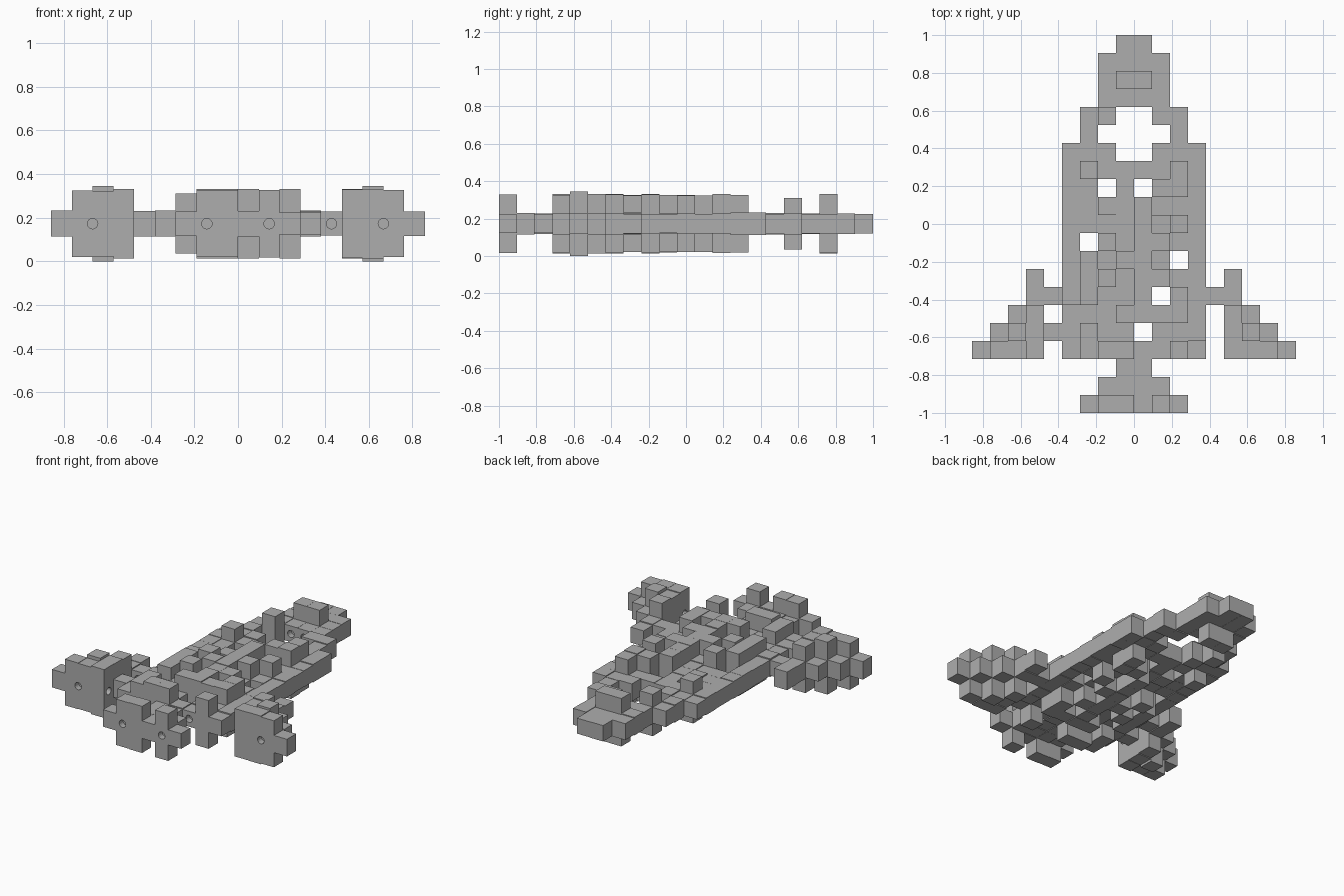
import bpy, bmesh, random
from math import pi
from mathutils import Matrix, Vector

random.seed(4)
cube = bpy.data.objects.get("Cube")
if cube:
    bpy.data.objects.remove(cube, do_unlink=True)

CELL = 2 / 21
MID = 0.1725
LOW, MEDIUM, TALL, PEAK = 0.11, 0.275, 0.31, 0.345

grey = bpy.data.materials.new("hull_grey")
grey.use_nodes = True
colour = (0.42, 0.42, 0.42, 1)
grey.diffuse_color = colour
grey.node_tree.nodes["Principled BSDF"].inputs["Base Color"].default_value = colour

# Round sockets: (row, column): (offset across the cell, facing)
front = [(20, 7), (20, 10), (17, 7), (17, 10), (14, 4), (14, 13), (3, 8), (3, 9)]
sockets = {cell: (0.5, "front") for cell in front}
for col, offset in ((1, 1), (2, 0), (15, 1), (16, 0)):
    sockets[17, col] = (offset, "front")
sockets[17, 3] = (1, "side")
sockets[17, 14] = (0, "side")


def corner(row, col):
    """Left front corner of a cell; row 0 is the nose tip."""
    return Vector(((col - 9) * CELL, 1 - (row + 1) * CELL, MID))


def add_block(bm, row, col, thick):
    centre = corner(row, col) + Vector((CELL / 2, CELL / 2, 0))
    bmesh.ops.create_cube(bm, size=1, matrix=Matrix.Translation(centre)
                          @ Matrix.Diagonal((CELL, CELL, thick, 1)))


def make_object(name, bm):
    mesh = bpy.data.meshes.new(name)
    bm.to_mesh(mesh)
    bm.free()
    mesh.materials.append(grey)
    obj = bpy.data.objects.new(name, mesh)
    bpy.context.collection.objects.link(obj)
    return obj


def cut_socket(obj, row, col, offset, facing):
    """Sink a shallow round hole into one block."""
    bm = bmesh.new()
    base = corner(row, col)
    if facing == "front":
        spot, turn = base + Vector((offset * CELL, 0, 0)), Matrix.Rotation(pi / 2, 4, "X")
    else:
        spot = base + Vector((offset * CELL, CELL / 2, 0))
        turn = Matrix.Rotation(pi / 2, 4, "Y")
    bmesh.ops.create_cone(bm, cap_ends=True, segments=16, radius1=0.024, radius2=0.024,
                          depth=0.08, matrix=Matrix.Translation(spot) @ turn)
    cutter = make_object("socket_cutter", bm)
    mod = obj.modifiers.new("socket", "BOOLEAN")
    mod.operation, mod.solver, mod.object = "DIFFERENCE", "EXACT", cutter
    bpy.context.view_layer.update()
    graph = bpy.context.evaluated_depsgraph_get()
    mesh = bpy.data.meshes.new_from_object(obj.evaluated_get(graph))
    obj.modifiers.clear()
    obj.data = mesh
    bpy.data.objects.remove(cutter, do_unlink=True)


def build_part(name, cells):
    """Make one part from {(row, column): thickness}; socketed blocks stay separate."""
    part = bmesh.new()
    for (row, col), thick in cells.items():
        thick += random.uniform(-0.01, 0.01) * (thick in (LOW, TALL))
        if (row, col) in sockets:
            bm = bmesh.new()
            add_block(bm, row, col, thick)
            block = make_object(name + "_socket_block", bm)
            cut_socket(block, row, col, *sockets[row, col])
        else:
            add_block(part, row, col, thick)
    make_object(name, part)


def fill(widths, first_row):
    """Low cells in centred rows of the given half widths."""
    return {(first_row + i, col): LOW for i, half in enumerate(widths)
            for col in range(9 - half, 9 + half)}


# Nose: solid tip, then an open cockpit
nose = fill((1, 2, 2, 2, 3, 3), 0)
for col in (8, 9):
    nose[2, col] = TALL
    del nose[4, col], nose[5, col]
del nose[5, 7], nose[5, 10]
nose[4, 7] = MEDIUM
build_part("nose", nose)

# Fuselage: low rims, uneven raised blocks between them, a few gaps
fuselage = fill([4] * 12, 6)
for row, col in fuselage:
    if 7 <= row <= 16 and 6 <= col <= 11 and random.random() < 0.5:
        fuselage[row, col] = MEDIUM if col == 6 else TALL
fuselage[17, 6] = MEDIUM
for col in (7, 8, 11):
    fuselage[17, col] = TALL
for gap in ((6, 8), (6, 9), (8, 7), (8, 9), (11, 6), (12, 11), (14, 10), (16, 9)):
    del fuselage[gap]
build_part("fuselage", fuselage)

# Wings: stepped, low along the outer edge, tall towards the back
right_wing = {}
for row, first in ((13, 3), (14, 3), (15, 2), (16, 1), (17, 0)):
    for col in range(first, 4):
        right_wing[row, col] = TALL if row >= 15 and col > first else LOW
right_wing[14, 4] = LOW
right_wing[16, 2] = PEAK
left_wing = {(row, 17 - col): thick for (row, col), thick in right_wing.items()}
right_wing[16, 4] = LOW
build_part("right_wing", right_wing)
build_part("left_wing", left_wing)

# Tail: narrow neck widening to a raised back edge
tail = fill((1, 2, 3), 18)
for col in (7, 8, 10):
    tail[20, col] = TALL
build_part("tail", tail)
